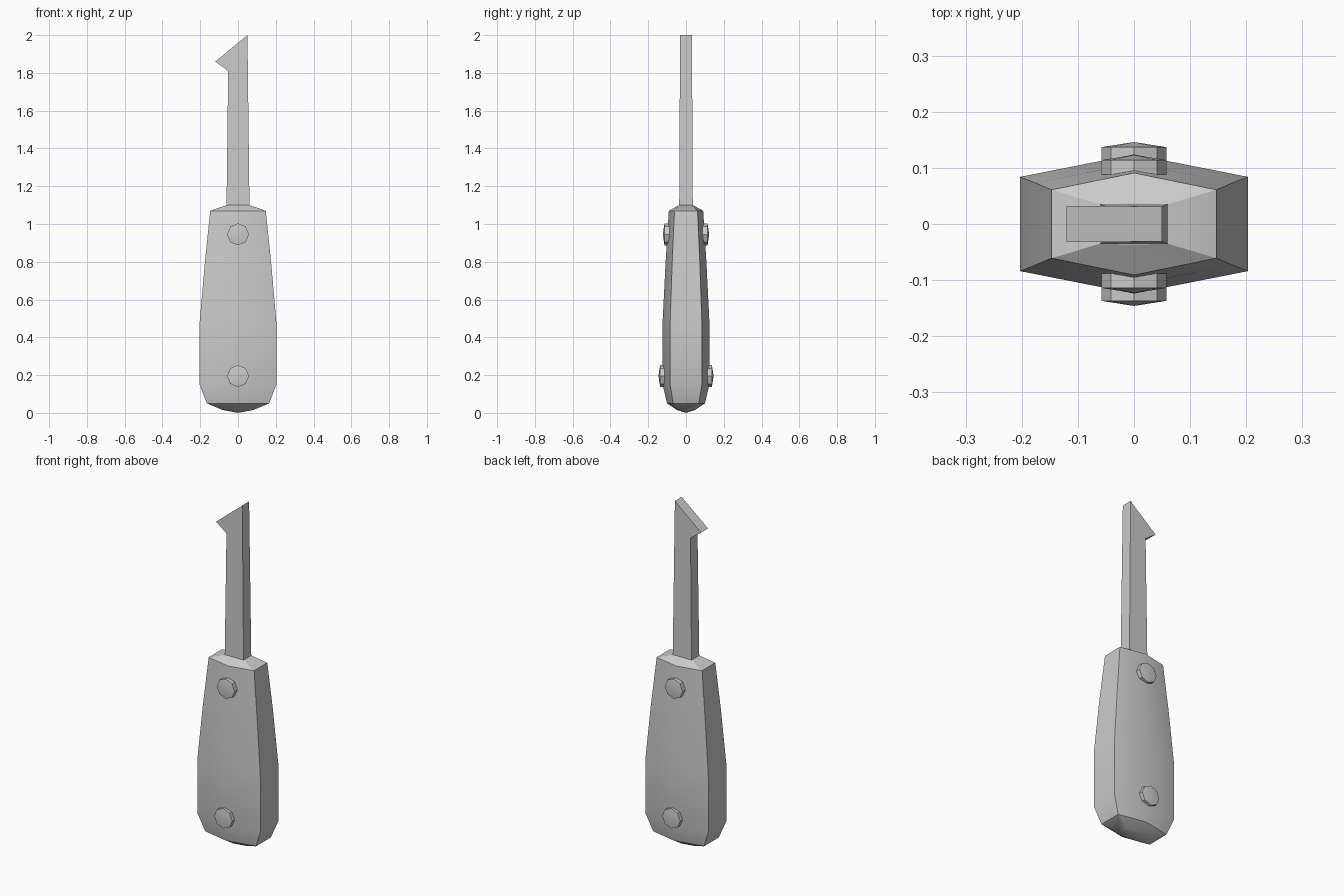
import bpy, bmesh, math

if "Cube" in bpy.data.objects:
    bpy.data.objects.remove(bpy.data.objects["Cube"])


def finish(bm, name):
    bmesh.ops.recalc_face_normals(bm, faces=bm.faces)
    mesh = bpy.data.meshes.new(name)
    bm.to_mesh(mesh)
    bm.free()
    ob = bpy.data.objects.new(name, mesh)
    bpy.context.collection.objects.link(ob)
    bpy.ops.object.select_all(action='DESELECT')
    ob.select_set(True)
    bpy.context.view_layer.objects.active = ob
    bpy.ops.object.shade_smooth_by_angle(angle=math.radians(30))
    return ob


def loft(bm, rings):
    """Join equal-length vertex rings with quads."""
    rows = [[bm.verts.new(p) for p in ring] for ring in rings]
    for a, b in zip(rows, rows[1:]):
        for i in range(len(a)):
            j = (i + 1) % len(a)
            bm.faces.new((a[i], a[j], b[j], b[i]))
    return rows


def fan(bm, row, tip):
    v = bm.verts.new(tip)
    for i in range(len(row)):
        bm.faces.new((row[i], row[(i + 1) % len(row)], v))


# Handle: flattened hexagonal sections (z, half width, side depth, middle depth)
sections = [(0.015, 0.08, 0.033, 0.047), (0.05, 0.165, 0.068, 0.10),
            (0.15, 0.203, 0.084, 0.124), (0.48, 0.203, 0.084, 0.124),
            (0.80, 0.175, 0.073, 0.108), (1.07, 0.147, 0.061, 0.091),
            (1.10, 0.06, 0.035, 0.037)]
bm = bmesh.new()
rows = loft(bm, [[(-w, -s, z), (0, -m, z), (w, -s, z),
                  (w, s, z), (0, m, z), (-w, s, z)] for z, w, s, m in sections])
fan(bm, rows[0], (0, 0, 0.003))
bm.faces.new(rows[-1])
finish(bm, "handle")

# Hooked blade: side profile given slight taper in thickness
profile = [(-0.061, 1.08), (0.061, 1.08), (0.05, 2.0), (-0.12, 1.86), (-0.052, 1.81)]
bm = bmesh.new()
rows = loft(bm, [[(x, s * (0.036 - 0.005 * (z - 1.08)), z) for x, z in profile]
                 for s in (-1, 1)])
for row in rows:
    bm.faces.new(row)
finish(bm, "hooked_blade")

# Rivets: eight-sided with low domed heads, on both sides
for label, z, rim in (("upper", 0.945, 0.114), ("lower", 0.195, 0.137)):
    for side, s in (("front", -1), ("back", 1)):
        bm = bmesh.new()
        rows = loft(bm, [[(0.058 * math.cos(k * math.pi / 4), s * y,
                           z + 0.058 * math.sin(k * math.pi / 4)) for k in range(8)]
                         for y in (rim - 0.026, rim)])
        bm.faces.new(rows[0])
        fan(bm, rows[1], (0, s * (rim + 0.009), z))
        finish(bm, f"{label}_{side}_rivet")
# Ground the butt of the handle exactly
for ob in bpy.data.objects:
    if ob.name == "handle":
        min(ob.data.vertices, key=lambda v: v.co.z).co.z = 0
